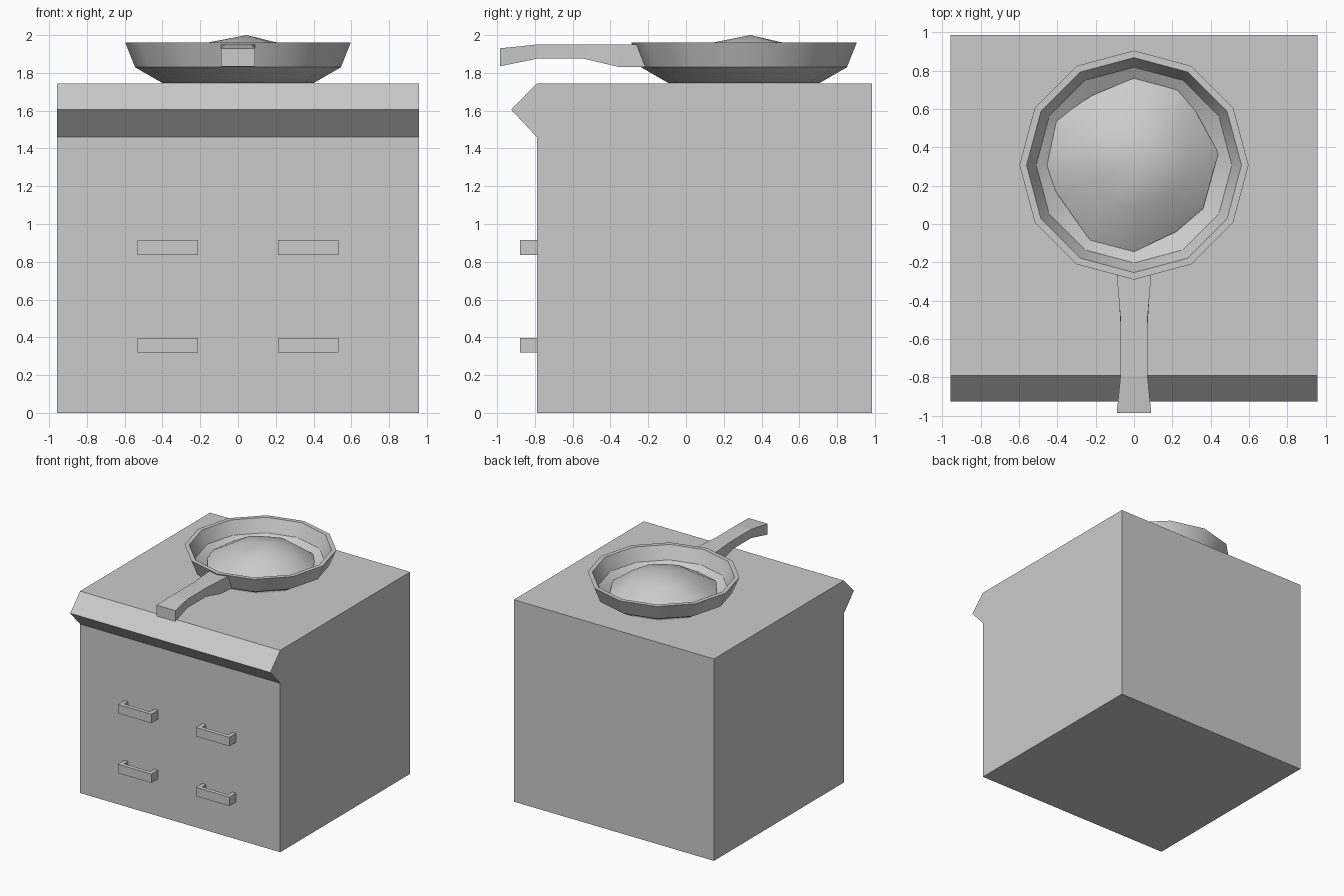
import bpy, bmesh, math
from mathutils import Vector

if "Cube" in bpy.data.objects:
    bpy.data.objects.remove(bpy.data.objects["Cube"])


def finish(name, bm, smooth=False):
    bmesh.ops.remove_doubles(bm, verts=bm.verts, dist=1e-5)
    bmesh.ops.recalc_face_normals(bm, faces=bm.faces)
    mesh = bpy.data.meshes.new(name)
    bm.to_mesh(mesh)
    bm.free()
    ob = bpy.data.objects.new(name, mesh)
    bpy.context.collection.objects.link(ob)
    if smooth:
        bpy.ops.object.select_all(action='DESELECT')
        ob.select_set(True)
        bpy.context.view_layer.objects.active = ob
        bpy.ops.object.shade_smooth_by_angle(angle=math.radians(31))
    return ob


def loft(name, rings, smooth=False, caps=True):
    """Skin equal-length rings of points; a closed solid when capped."""
    bm = bmesh.new()
    loops = [[bm.verts.new(p) for p in ring] for ring in rings]
    n = len(loops[0])
    for a, b in zip(loops, loops[1:]):
        for i in range(n):
            j = (i + 1) % n
            bm.faces.new((a[i], a[j], b[j], b[i]))
    if caps:
        bm.faces.new(loops[0])
        bm.faces.new(loops[-1])
    return finish(name, bm, smooth)


def extrude_x(name, profile, x0, x1):
    """Extrude a (y, z) profile along x."""
    return loft(name, [[(x, y, z) for y, z in profile] for x in (x0, x1)])


# Stove body with the pointed control ledge along the front
extrude_x("stove_body", [(0.985, 0), (0.985, 1.745), (-0.79, 1.745),
                         (-0.925, 1.605), (-0.79, 1.46), (-0.79, 0)], -0.957, 0.957)

# Four bracket-shaped drawer handles
bracket = [(-0.16, -0.79), (-0.16, -0.88), (0.16, -0.88), (0.16, -0.79),
           (0.125, -0.79), (0.125, -0.845), (-0.125, -0.845), (-0.125, -0.79)]
for cx in (-0.373, 0.373):
    for z0 in (0.32, 0.837):
        loft("drawer_handle", [[(cx + x, y, z) for x, y in bracket]
                               for z in (z0, z0 + 0.077)])

# Twelve-sided frying pan: outside, rim, inside
PAN_Y = 0.307
pan_profile = [(0.40, 1.746), (0.545, 1.83), (0.597, 1.96),
               (0.56, 1.96), (0.51, 1.85), (0.375, 1.77)]
loft("frying_pan", [[(r * math.cos(i * math.pi / 6), PAN_Y + r * math.sin(i * math.pi / 6), z)
                     for i in range(12)] for r, z in pan_profile], smooth=True)

# Pan handle: (y at bottom, y at top, half width, bottom z, top z)
stations = [(-0.985, -0.985, 0.09, 1.835, 1.93), (-0.79, -0.79, 0.07, 1.875, 1.95),
            (-0.54, -0.50, 0.07, 1.875, 1.95), (-0.35, -0.38, 0.08, 1.83, 1.95),
            (-0.215, -0.262, 0.09, 1.83, 1.95)]
loft("pan_handle", [[(-w, yb, zb), (w, yb, zb), (w, yt, zt), (-w, yt, zt)]
                    for yb, yt, w, zb, zt in stations])

# Domed food in the pan, with an uneven outline and off-centre peak
outline = [(0, 0.76), (0.225, 0.70), (0.32, 0.59), (0.44, 0.37), (0.36, 0.08), (0.22, -0.04),
           (0, -0.145), (-0.23, -0.085), (-0.405, 0.165), (-0.455, 0.305),
           (-0.42, 0.535), (-0.22, 0.67)]
peak = Vector((0.045, 0.34))
rings = []
for s, z in ((0.8, 1.775), (1.0, 1.815), (0.55, 1.947), (0.0, 2.0)):
    rings.append([(*peak.lerp(Vector(p), s), z) for p in outline])
bm = bmesh.new()
loops = [[bm.verts.new(p) for p in ring] for ring in rings[:3]]
top = bm.verts.new(rings[3][0])
for i in range(12):
    j = (i + 1) % 12
    for a, b in zip(loops, loops[1:]):
        bm.faces.new((a[i], a[j], b[j], b[i]))
    bm.faces.new((loops[2][i], loops[2][j], top))
bm.faces.new(loops[0])
finish("food_dome", bm, smooth=True)
